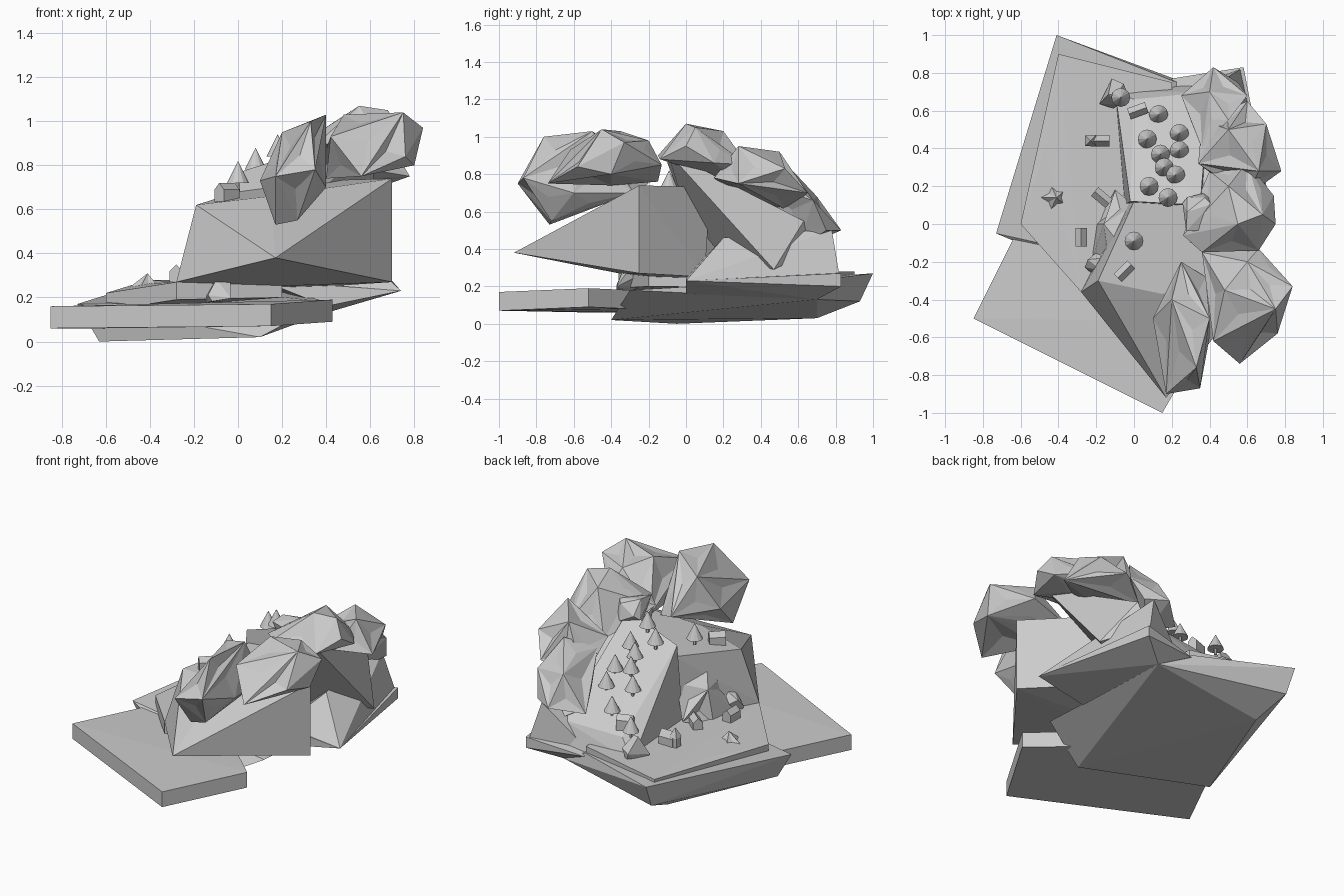
import bpy, bmesh, math, random
from mathutils import Vector

random.seed(4)
cube = bpy.data.objects.get("Cube")
if cube:
    bpy.data.objects.remove(cube, do_unlink=True)

# One stone colour for everything
stone = bpy.data.materials.new("stone_grey")
stone.use_nodes = True
stone.diffuse_color = (0.6, 0.6, 0.6, 1)
for node in stone.node_tree.nodes:
    if node.type == 'BSDF_PRINCIPLED':
        node.inputs["Base Color"].default_value = stone.diffuse_color


def finish(name, bm, location=(0, 0, 0), turn=0):
    """Turn a bmesh into a flat shaded stone object."""
    bmesh.ops.recalc_face_normals(bm, faces=bm.faces)
    mesh = bpy.data.meshes.new(name)
    bm.to_mesh(mesh)
    bm.free()
    mesh.materials.append(stone)
    obj = bpy.data.objects.new(name, mesh)
    obj.location = location
    obj.rotation_euler.z = math.radians(turn)
    bpy.context.collection.objects.link(obj)
    return obj


def block(name, *points, crag=0.0, location=(0, 0, 0), turn=0):
    """Faceted solid wrapped round a few corner points; crag dents the large facets."""
    bm = bmesh.new()
    for point in points:
        bm.verts.new(point)
    result = bmesh.ops.convex_hull(bm, input=bm.verts)
    spare = {item for item in result["geom_interior"] + result["geom_unused"]
             if isinstance(item, bmesh.types.BMVert)}
    bmesh.ops.delete(bm, geom=list(spare), context='VERTS')
    if crag:
        for face in [face for face in bm.faces if face.calc_area() > 0.02]:
            bmesh.ops.poke(bm, faces=[face], offset=random.uniform(-crag, crag * 0.3))
    else:
        bmesh.ops.dissolve_limit(bm, angle_limit=0.02, verts=bm.verts, edges=bm.edges)
    return finish(name, bm, location, turn)


def slab(name, thickness, *top):
    """Plate of even thickness hanging below its top corners."""
    bottom = [(x, y, z - thickness) for x, y, z in top]
    return block(name, *top, *bottom)


def boulder(name, centre, size, turn=0):
    """Small irregular rock filling a rough ellipsoid."""
    points = []
    for corner in range(12):
        way = Vector([random.gauss(0, 1) for axis in "xyz"]).normalized()
        points.append([axis * reach for axis, reach in zip(way, size)])
    return block(name, *points, location=centre, turn=turn)


def cone(bm, radius, tip, height, base, sides):
    """Add an upright cone or drum standing at the given base height."""
    made = bmesh.ops.create_cone(bm, cap_ends=True, segments=sides,
                                 radius1=radius, radius2=tip, depth=height)
    bmesh.ops.translate(bm, verts=made["verts"], vec=Vector((0, 0, base + height / 2)))


def tree(name, x, y, z):
    """Cone of foliage on a short trunk."""
    bm = bmesh.new()
    cone(bm, radius=0.01, tip=0.01, height=0.05, base=-0.02, sides=6)
    cone(bm, radius=0.05, tip=0, height=0.1, base=0.02, sides=12)
    finish(name, bm, (x, y, z))


def house(name, x, y, z, turn, length=0.1, width=0.06, wall=0.05, roof=0.03):
    """Box with a gabled roof along its length."""
    corners = [(end * length / 2, side * width / 2, height)
               for end in (-1, 1) for side in (-1, 1) for height in (-0.03, wall)]
    ridge = [(end * length / 2, 0, wall + roof) for end in (-1, 1)]
    block(name, *corners, *ridge, location=(x, y, z), turn=turn)


# Ground slabs
slab("front_slab", 0.1,
     (-.85, -.5, .16), (.15, -1, .17), (.43, -.52, .19), (.2, -.3, .18), (-.6, 0, .16))
block("village_slab",
      (-.63, -.05, 0), (.1, -.4, .02), (.4, .7, .13), (-.36, .7, .03),
      (-.4, .93, .12), (-.73, -.05, .17), (-.41, 1, .27), (.2, .76, .24),
      (.4, -.3, .18))
slab("village_ground", 0.08,
     (-.4, .9, .28), (-.47, .4, .26), (-.6, 0, .22), (-.28, -.36, .27),
     (.2, .75, .28), (.2, -.2, .28))

# Low land behind the mountain
block("back_base",
      (.4, 0, .16), (.74, 0, .23), (.4, .7, .13), (.58, .83, .2),
      (.58, .83, .27), (.2, .77, .22), (.1, 0, .28))
block("back_hill",
      (.74, 0, .23), (.58, .83, .2), (.5, .78, .5), (.47, .6, .5),
      (.5, .2, .46), (.3, 0, .25), (.25, .7, .25))

# Mountain body, wooded slope and overhanging rear wall
block("mountain_body",
      (-.28, -.36, .27), (.17, -.92, .38), (.7, -.25, .44), (.7, -.25, .27),
      (-.19, -.3, .62), (.15, -.37, .66), (.7, -.25, .74), (0, .12, .68),
      (.35, .13, .73), (.4, .1, .25), (-.05, .1, .25), (-.15, -.15, .24))
block("wooded_slope",
      (-.02, .12, .76), (.35, .1, .88), (.4, .7, .38), (0, .66, .36),
      (-.05, .1, .24), (-.1, .7, .24), (.4, .75, .2), (.4, .3, .25))
block("rear_wall",
      (.6, -.1, .92), (.66, .47, .29), (.5, .63, .55), (.3, -.1, .86),
      (.3, .6, .45), (.3, .2, .35), (.3, 0, .6), (.4, .7, .4))

# Crags along the ridge
block("front_crag",
      (.17, -.9, .75), (.17, -.73, .53), (.27, -.72, .55), (.35, -.87, .78),
      (.4, -.6, .7), (.1, -.5, .73), (.2, -.4, .95), (.33, -.76, 1),
      (.4, -.5, 1.03), (.38, -.28, .7), (.25, -.2, .75), crag=.02)
block("corner_crag",
      (.4, -.4, .74), (.42, -.62, .93), (.56, -.74, .75), (.76, -.58, .84),
      (.84, -.33, .97), (.8, -.4, .8), (.75, -.45, 1.04), (.66, -.13, .85),
      (.36, -.15, .76), (.48, -.35, 1.03), (.6, -.2, .98), crag=.03)
block("summit_crag",
      (.26, -.06, .88), (.33, .12, .8), (.6, .33, .85), (.74, .15, .86),
      (.75, 0, .95), (.66, -.14, .88), (.36, -.15, .9), (.55, 0, 1.07),
      (.68, .05, 1.05), (.5, .2, 1.03), (.4, .28, .75), crag=.03)
block("rear_crag",
      (.5, .2, .74), (.78, .28, .75), (.7, .53, .83), (.6, .65, .7),
      (.66, .28, .95), (.5, .5, .92), (.34, .32, .8), (.36, .55, .6),
      (.6, .15, .78), crag=.03)
block("end_crag",
      (.42, .83, .5), (.25, .68, .45), (.3, .55, .56), (.36, .4, .75),
      (.5, .55, .84), (.6, .68, .66), (.55, .75, .5), (.4, .7, .68),
      (.4, .6, .4), crag=.03)

# Boulders below the plateau and round the village
block("cliff_boulder",
      (-.2, 0, .25), (-.1, .18, .3), (0, .1, .5), (-.08, -.1, .58),
      (-.16, 0, .46), (-.22, -.18, .28), (-.12, -.28, .48), crag=.03)
boulder("summit_spur", (.35, .02, .87), (.12, .15, .12))
boulder("cliff_boulder_low", (-.18, -.23, .3), (.08, .1, .1))
boulder("front_boulder", (-.08, -.3, .22), (.08, .1, .07))
boulder("village_boulder", (-.12, .69, .31), (.09, .08, .1))

# Spiky outcrop, as a low star
star = bmesh.new()
rim = []
for spoke in range(10):
    angle = spoke * math.pi / 5
    reach = 0.08 if spoke % 2 else 0.05
    rim.append(star.verts.new((reach * math.cos(angle), reach * math.sin(angle), -0.02)))
peak = star.verts.new((0.01, 0, 0.05))
star.faces.new(rim[::-1])
for spoke, corner in enumerate(rim):
    star.faces.new((corner, rim[(spoke + 1) % len(rim)], peak))
finish("star_outcrop", star, (-.42, .14, .26))

# Houses and the chapel with its spire
house("chapel", -.18, .44, .27, turn=0, wall=.06, roof=.04)
spire = bmesh.new()
cone(spire, radius=0.035, tip=0.035, height=0.09, base=-0.02, sides=4)
cone(spire, radius=0.04, tip=0, height=0.06, base=0.07, sides=4)
finish("chapel_spire", spire, (-.23, .44, .27), turn=45)
house("rear_house", .02, .6, .4, turn=20)
house("middle_house", -.17, .14, .27, turn=-40)
house("cliff_house", -.28, -.07, .27, turn=90)
house("plateau_house", -.05, -.25, .64, turn=45)

# Trees on the slope follow its fall towards the rear
for number, (x, y) in enumerate([(.18, .14), (.08, .2), (.22, .26), (.16, .3), (.24, .39),
                                 (.14, .37), (.07, .45), (.24, .48), (.13, .58)]):
    tree(f"slope_tree_{number}", x, y, z=0.92 - 0.84 * y + 0.1 * x)
tree("plateau_tree", 0, -.09, z=.7)
tree("village_tree", -.07, .67, z=.4)
